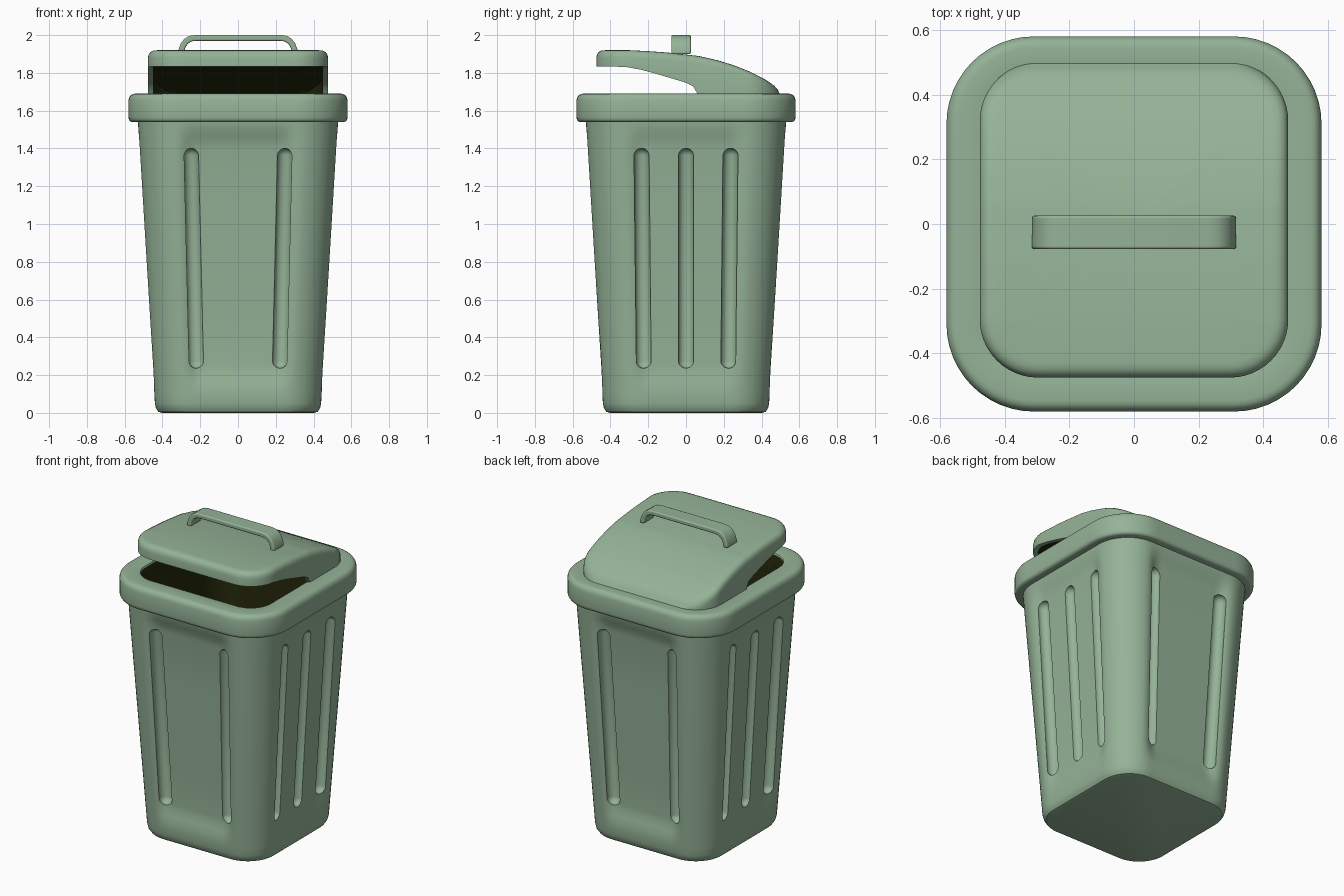
import bpy, bmesh, math
from mathutils import Vector

if "Cube" in bpy.data.objects:
    bpy.data.objects.remove(bpy.data.objects["Cube"])


def material(name, rgb):
    m = bpy.data.materials.new(name)
    m.diffuse_color = (*rgb, 1)
    m.use_nodes = True
    m.node_tree.nodes["Principled BSDF"].inputs["Base Color"].default_value = m.diffuse_color
    return m


GREEN = material("sage green", (0.30, 0.45, 0.31))
DARK = material("dark inside", (0.017, 0.020, 0.003))


def finish(name, bm):
    bmesh.ops.recalc_face_normals(bm, faces=bm.faces)
    me = bpy.data.meshes.new(name)
    bm.to_mesh(me)
    bm.free()
    ob = bpy.data.objects.new(name, me)
    bpy.context.collection.objects.link(ob)
    me.materials.append(GREEN)
    me.materials.append(DARK)
    return ob


def smooth(ob, angle=40):
    bpy.ops.object.select_all(action='DESELECT')
    ob.select_set(True)
    bpy.context.view_layer.objects.active = ob
    bpy.ops.object.shade_smooth_by_angle(angle=math.radians(angle))


def ring(hx, hy, r, nc=12, ns=24):
    """Rounded rectangle outline, always the same number of points."""
    pts = []
    for k in range(4):
        cx = (hx - r) * (1 if k in (0, 3) else -1)
        cy = (hy - r) * (1 if k < 2 else -1)
        for i in range(nc + 1):
            a = math.pi / 2 * (k + i / nc)
            pts.append(Vector((cx + r * math.cos(a), cy + r * math.sin(a), 0)))
        a = math.pi / 2 * (k + 1)
        n = (k + 1) % 4
        end = Vector(((hx - r) * (1 if n in (0, 3) else -1) + r * math.cos(a),
                      (hy - r) * (1 if n < 2 else -1) + r * math.sin(a), 0))
        start = pts[-1].copy()
        pts += [start.lerp(end, i / ns) for i in range(1, ns)]
    return pts


def loft(rings, dark_from=999, dark_to=999, closed=False):
    """Bridge rings; spans dark_from..dark_to get the inside colour."""
    bm = bmesh.new()
    rows = [[bm.verts.new(p) for p in r] for r in rings]
    n = len(rows[0])
    for j in range(len(rows) - (0 if closed else 1)):
        a, b = rows[j], rows[(j + 1) % len(rows)]
        for i in range(n):
            f = bm.faces.new((a[i], a[(i + 1) % n], b[(i + 1) % n], b[i]))
            f.material_index = 1 if dark_from <= j < dark_to else 0
    if not closed:
        bm.faces.new(rows[0]).material_index = 1 if dark_from == 0 else 0
        bm.faces.new(rows[-1]).material_index = 1 if dark_to >= len(rows) > dark_from else 0
    return bm


def step(t):
    t = max(0, min(1, t))
    return t * t * (3 - 2 * t)


def interp(table, x):
    for (x0, z0), (x1, z1) in zip(table, table[1:]):
        if x <= x1:
            return z0 + (z1 - z0) * max(0, (x - x0) / (x1 - x0))
    return table[-1][1]


# Body: tapered rounded box with gently recessed panels, hollow and dark inside
def half(z):
    return 0.44 + 0.09 * (z - 0.05) / 1.49


FRONT_DEPTH, SIDE_DEPTH, WALL = 0.033, 0.022, 0.078


def body_ring(z, inset=0, panel=True):
    h = half(z) - inset
    pts = ring(h, h, 0.19 + 0.02 * z - inset * 0.6)
    fade = min(step((z - 0.1) / 0.15), step((1.54 - z) / 0.14)) if panel else 0
    edge = 0.29 + 0.025 * z
    for p in pts:
        if abs(p.y) > abs(p.x):
            p.y -= math.copysign(FRONT_DEPTH * fade * step((edge - abs(p.x)) / 0.1), p.y)
        else:
            p.x -= math.copysign(SIDE_DEPTH * fade * step((edge - abs(p.y)) / 0.1), p.x)
        p.z = z
    return pts


outer = []
for inset, z in ((0.035, 0), (0.015, 0.006), (0.004, 0.025)):
    outer.append([Vector((p.x, p.y, z)) for p in body_ring(z, inset, False)])
heights = [0.05, 0.1, 0.14, 0.175, 0.21, 0.25, 0.5, 0.8, 1.1, 1.4, 1.435, 1.47, 1.505, 1.54, 1.6]
outer += [body_ring(z) for z in heights]
inner = [body_ring(z, WALL, False) for z in (1.6, 0.8, 0.06)]
body = finish("bin_body", loft(outer + inner, len(outer) - 1, 99))

# Groove cutters: slanted capsules, two on front and back, three on each side
bm = bmesh.new()


def groove(place):
    lo, hi = place(0.277), place(1.36)
    made = bmesh.ops.create_uvsphere(bm, u_segments=24, v_segments=13, radius=0.041)
    for v in made["verts"]:
        v.co += hi if v.co.z > 0 else lo


for s in (1, -1):
    for k in (1, -1):
        groove(lambda z: Vector((k * (0.216 + 0.024 * z), s * (half(z) - FRONT_DEPTH * 0.85), z)))
    for k in (1, 0, -1):
        groove(lambda z: Vector((s * (half(z) - SIDE_DEPTH * 0.9), k * (0.222 + 0.01 * z), z)))
cutter = finish("groove_cutter", bm)
mod = body.modifiers.new("grooves", 'BOOLEAN')
mod.operation = 'DIFFERENCE'
mod.solver = 'EXACT'
mod.object = cutter
bpy.context.view_layer.objects.active = body
body.select_set(True)
bpy.ops.object.modifier_apply(modifier=mod.name)
bpy.data.objects.remove(cutter)
smooth(body, 32)

# Rim collar with rounded edges
profile = [(0.11, 1.54), (0.02, 1.54), (0.008, 1.544), (0.002, 1.553), (0, 1.565), (0, 1.655), (0.004, 1.670),
           (0.012, 1.682), (0.022, 1.688), (0.035, 1.69), (0.115, 1.69), (0.124, 1.687), (0.128, 1.678), (0.128, 1.54)]
rings = []
for inset, z in profile:
    rings.append([Vector((p.x, p.y, z)) for p in ring(0.58 - inset, 0.58 - inset, 0.27 - inset)])
smooth(finish("rim", loft(rings, 12, 13, closed=True)))

# Lid: curved hood, open at the front, dark underneath
TOP = [(-0.48, 1.92), (-0.3, 1.92), (-0.2, 1.915), (-0.1, 1.908), (0.07, 1.889), (0.17, 1.866),
       (0.26, 1.838), (0.34, 1.806), (0.415, 1.768), (0.46, 1.738), (0.5, 1.71)]
LOW = [(-0.48, 1.834), (-0.32, 1.832), (-0.23, 1.815), (-0.14, 1.79), (0, 1.748), (0.04, 1.728), (0.06, 1.685)]


def lid_ring(inset, height):
    pts = ring(0.477 - inset, 0.487 - inset, max(0.02, 0.18 - inset))
    for p in pts:
        p.y += 0.012
        p.z = height(p.y)
    return pts


def low(y):
    return interp(LOW, y)


def top(drop):
    return lambda y: max(interp(TOP, y) - drop, low(y) + 0.003)


levels = [(i, top(0.045)) for i in (0.45, 0.4, 0.3, 0.2, 0.1, 0.035)]
levels += [(0.03, low), (0, low), (0, top(0.04)), (0.004, top(0.022)), (0.013, top(0.009)), (0.03, top(0.001))]
levels += [(i, top(0)) for i in (0.05, 0.1, 0.15, 0.2, 0.3, 0.4, 0.45)]
smooth(finish("lid", loft([lid_ring(i, f) for i, f in levels], 0, 6)))

# Handle: flat arched strap across the lid
out = [(0.317, 1.9), (0.314, 1.925), (0.303, 1.955), (0.285, 1.98), (0.26, 1.995), (0.23, 2.0)]
inn = [(0.22, 1.97), (0.245, 1.967), (0.265, 1.955), (0.278, 1.935), (0.284, 1.915), (0.286, 1.9)]
outline = out + [(-x, z) for x, z in reversed(out)] + [(-x, z) for x, z in reversed(inn)] + inn
bm = bmesh.new()
face = bm.faces.new([bm.verts.new((x, -0.078, z)) for x, z in outline])
ext = bmesh.ops.extrude_face_region(bm, geom=[face])
bmesh.ops.translate(bm, vec=(0, 0.104, 0), verts=[g for g in ext["geom"] if isinstance(g, bmesh.types.BMVert)])
handle = finish("handle", bm)
bev = handle.modifiers.new("soft_edges", 'BEVEL')
bev.width = 0.008
bev.segments = 3
bev.limit_method = 'ANGLE'
bev.angle_limit = math.radians(50)
smooth(handle, 60)
